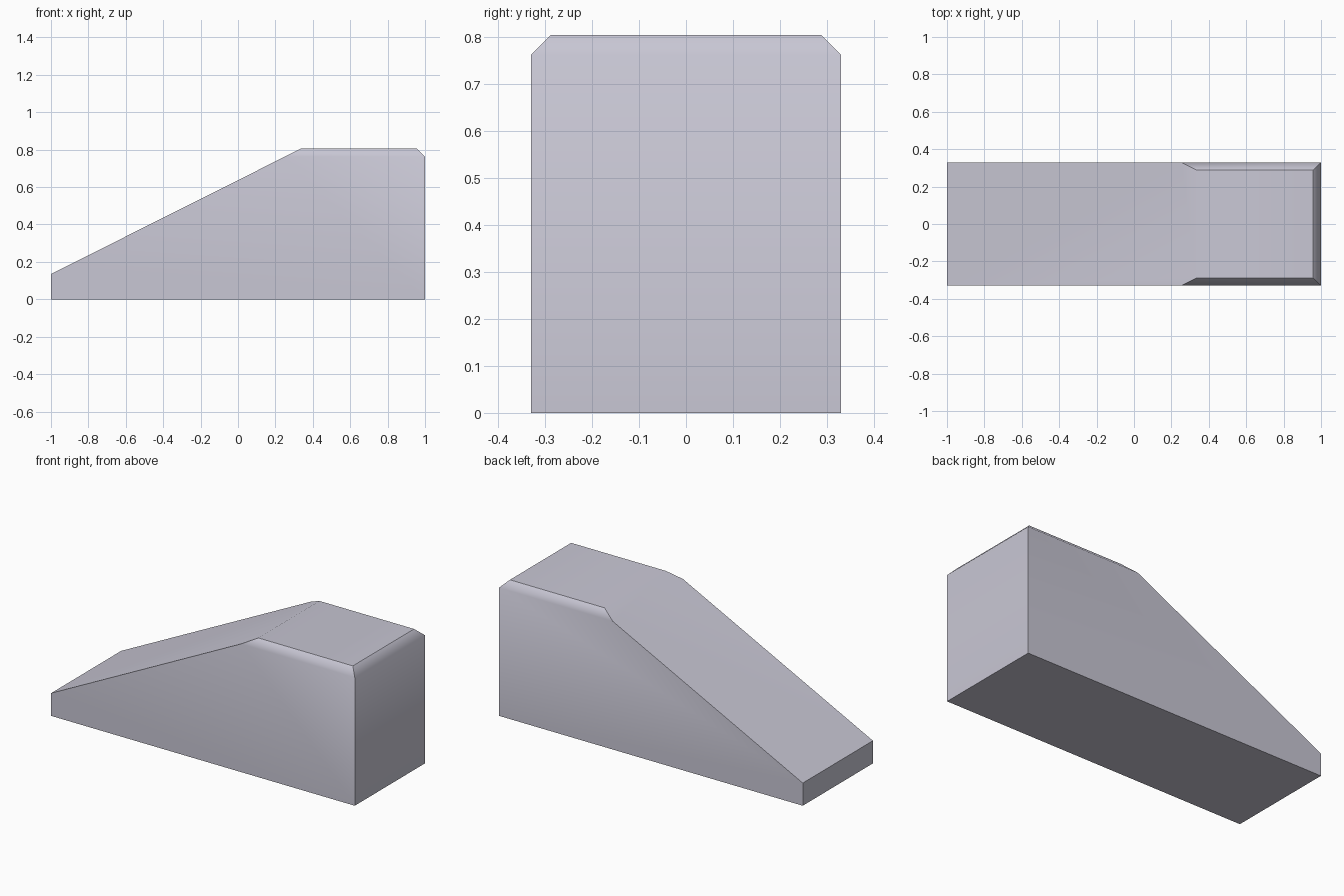
import bpy, bmesh
from mathutils import Vector

if "Cube" in bpy.data.objects:
    bpy.data.objects.remove(bpy.data.objects["Cube"])

HALF_WIDTH, HEIGHT, CHAMFER = 0.33, 0.805, 0.042

# Side outline of the wedge block
outline = [(-1, 0), (1, 0), (1, HEIGHT), (0.335, HEIGHT), (-1, 0.135)]
bm = bmesh.new()
side = bm.faces.new([bm.verts.new((x, -HALF_WIDTH, z)) for x, z in outline])
ext = bmesh.ops.extrude_face_region(bm, geom=[side], use_keep_orig=True)
verts = [g for g in ext["geom"] if isinstance(g, bmesh.types.BMVert)]
bmesh.ops.translate(bm, verts=verts, vec=(0, 2 * HALF_WIDTH, 0))


# Chamfer the upper edges of both sides and the tall end
def chamfer(point, normal):
    cut = bmesh.ops.bisect_plane(bm, geom=bm.verts[:] + bm.edges[:] + bm.faces[:],
                                 plane_co=point, plane_no=normal, clear_outer=True)
    edges = [g for g in cut["geom_cut"] if isinstance(g, bmesh.types.BMEdge)]
    bmesh.ops.holes_fill(bm, edges=edges, sides=0)


rim = HEIGHT - CHAMFER
chamfer((0, HALF_WIDTH, rim), (0, 1, 1))
chamfer((0, -HALF_WIDTH, rim), (0, -1, 1))
chamfer((1, 0, rim), (1, 0, 1))
bmesh.ops.remove_doubles(bm, verts=bm.verts, dist=1e-4)
bmesh.ops.recalc_face_normals(bm, faces=bm.faces)
bm.normal_update()


# Smooth blends: wall into its chamfer, and slope into flat top
def is_soft(edge):
    if len(edge.link_faces) != 2:
        return False
    low, high = sorted((f.normal for f in edge.link_faces), key=lambda n: n.z)
    wall_to_chamfer = abs(low.z) < 0.01 and 0.69 < high.z < 0.72
    slope_to_top = low.z > 0.85
    return wall_to_chamfer or slope_to_top


for f in bm.faces:
    f.smooth = True
for e in bm.edges:
    e.smooth = is_soft(e)

mesh = bpy.data.meshes.new("wedge_block")
bm.to_mesh(mesh)
bm.free()
block = bpy.data.objects.new("wedge_block", mesh)
bpy.context.collection.objects.link(block)

# Pale lavender grey
grey = bpy.data.materials.new("pale_lavender_grey")
grey.diffuse_color = (0.58, 0.57, 0.66, 1)
grey.use_nodes = True
grey.node_tree.nodes["Principled BSDF"].inputs["Base Color"].default_value = grey.diffuse_color
mesh.materials.append(grey)
